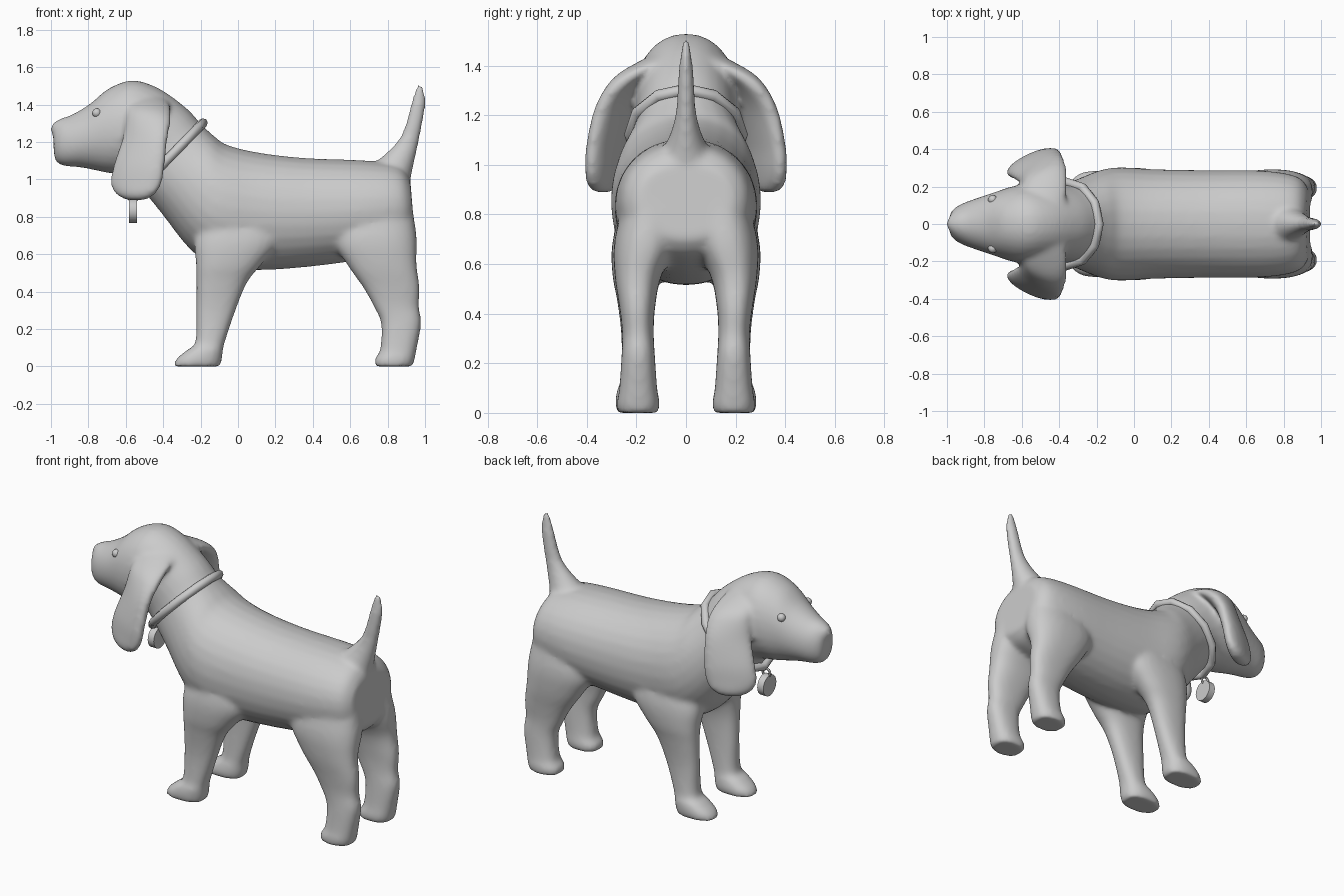
import bpy, bmesh, math
from mathutils import Vector

Y = Vector((0, 1, 0))


def spline(st, steps=4):
    """Catmull-Rom through stations (edge point p, edge point q, half width)."""
    rows = [list(p) + list(q) + [w] for p, q, w in st]
    out = []
    for i in range(len(rows) - 1):
        a, b, c, d = (rows[max(0, min(len(rows) - 1, i + k))] for k in (-1, 0, 1, 2))
        for s in range(steps):
            t = s / steps
            out.append([0.5 * (2 * B + (C - A) * t + (2 * A - 5 * B + 4 * C - D) * t * t
                               + (3 * B - A - 3 * C + D) * t ** 3)
                        for A, B, C, D in zip(a, b, c, d)])
    return out + [rows[-1]]


def loft(bm, stations, axis=Y, power=2.0, n=28):
    """Closed skin over superellipse rings spanning p-q and +-axis*w."""
    rings = []
    for r in spline(stations):
        p, q, w = Vector(r[:3]), Vector(r[3:6]), max(r[6], 0.004)
        ring = []
        for k in range(n):
            a = 2 * math.pi * k / n
            c, s = math.cos(a), math.sin(a)
            c = math.copysign(abs(c) ** (2 / power), c)
            s = math.copysign(abs(s) ** (2 / power), s)
            ring.append(bm.verts.new((p + q) / 2 + (p - q) / 2 * c + axis * w * s))
        rings.append(ring)
    faces = [bm.faces.new(rings[0]), bm.faces.new(rings[-1][::-1])]
    for a, b in zip(rings, rings[1:]):
        for k in range(n):
            j = (k + 1) % n
            faces.append(bm.faces.new((a[k], b[k], b[j], a[j])))
    bmesh.ops.recalc_face_normals(bm, faces=faces)


def finish(bm, name):
    me = bpy.data.meshes.new(name)
    bm.to_mesh(me)
    bm.free()
    for f in me.polygons:
        f.use_smooth = True
    ob = bpy.data.objects.new(name, me)
    bpy.context.collection.objects.link(ob)
    return ob


def xz(rows):
    return [((a, 0, b), (c, 0, d), w) for a, b, c, d, w in rows]


bm = bmesh.new()

# Trunk, neck and head: top x,z / bottom x,z / half width, rump to nose
loft(bm, xz([
    (0.92, 1.01, 0.945, 0.70, 0.19), (0.86, 1.075, 0.88, 0.63, 0.255),
    (0.70, 1.10, 0.68, 0.575, 0.285), (0.35, 1.115, 0.40, 0.535, 0.288),
    (0.10, 1.145, 0.12, 0.515, 0.293), (-0.06, 1.185, -0.10, 0.53, 0.303),
    (-0.125, 1.23, -0.25, 0.62, 0.285), (-0.165, 1.265, -0.41, 0.82, 0.24),
    (-0.20, 1.30, -0.52, 0.955, 0.21), (-0.28, 1.385, -0.57, 1.01, 0.20),
    (-0.42, 1.485, -0.63, 1.025, 0.205), (-0.56, 1.53, -0.70, 1.035, 0.205),
    (-0.69, 1.487, -0.77, 1.05, 0.175), (-0.79, 1.405, -0.85, 1.065, 0.145),
    (-0.89, 1.345, -0.92, 1.07, 0.115), (-0.95, 1.325, -0.97, 1.09, 0.085),
    (-0.988, 1.29, -0.985, 1.14, 0.05)]), power=2.1)

# Tail
loft(bm, xz([
    (0.66, 1.03, 0.91, 0.94, 0.14), (0.78, 1.13, 0.935, 1.06, 0.075),
    (0.86, 1.215, 0.965, 1.19, 0.043), (0.897, 1.30, 0.987, 1.30, 0.036),
    (0.925, 1.41, 1.004, 1.41, 0.027), (0.958, 1.51, 0.992, 1.505, 0.013)]))

# Legs: z / front x / back x / inner y / outer y
front_leg = [(0.0, -0.345, -0.095, 0.11, 0.28), (0.04, -0.33, -0.085, 0.105, 0.285),
             (0.09, -0.27, -0.08, 0.115, 0.28), (0.13, -0.228, -0.07, 0.125, 0.265),
             (0.30, -0.223, -0.012, 0.13, 0.26), (0.45, -0.222, 0.05, 0.125, 0.277),
             (0.55, -0.225, 0.13, 0.10, 0.296), (0.68, -0.23, 0.23, 0.05, 0.298),
             (0.84, -0.16, 0.20, 0.03, 0.26)]
hind_leg = [(0.0, 0.73, 0.935, 0.11, 0.275), (0.04, 0.73, 0.945, 0.105, 0.28),
            (0.09, 0.76, 0.955, 0.115, 0.27), (0.23, 0.765, 0.98, 0.125, 0.26),
            (0.32, 0.725, 0.968, 0.13, 0.257), (0.42, 0.67, 0.972, 0.125, 0.268),
            (0.55, 0.58, 0.955, 0.10, 0.287), (0.70, 0.50, 0.955, 0.03, 0.288),
            (0.92, 0.56, 0.92, 0.02, 0.23)]
for leg in (front_leg, hind_leg):
    for s in (1, -1):
        loft(bm, [((a, s * (i + o) / 2, z), (b, s * (i + o) / 2, z), (o - i) / 2)
                  for z, a, b, i, o in leg], power=2.4)

# Hanging ears growing out of the skull: z / front x,y / back x,y / half thickness
for s in (1, -1):
    loft(bm, [((a, s * b, z), (c, s * d, z), w) for z, a, b, c, d, w in [
        (1.46, -0.53, 0.05, -0.42, 0.05, 0.06), (1.41, -0.565, 0.12, -0.375, 0.15, 0.075),
        (1.365, -0.585, 0.165, -0.362, 0.235, 0.075), (1.31, -0.595, 0.20, -0.362, 0.30, 0.062),
        (1.22, -0.615, 0.225, -0.378, 0.355, 0.052), (1.08, -0.662, 0.255, -0.393, 0.387, 0.05),
        (0.98, -0.68, 0.265, -0.41, 0.392, 0.048), (0.92, -0.65, 0.285, -0.445, 0.385, 0.043),
        (0.888, -0.59, 0.31, -0.50, 0.355, 0.026)]],
        axis=Vector((-0.48, s * 0.877, 0)), power=2.2)

# Nose
for v in bmesh.ops.create_uvsphere(bm, u_segments=16, v_segments=10, radius=1)["verts"]:
    v.co = Vector((-0.953 + 0.05 * v.co.x, 0.055 * v.co.y, 1.268 + 0.05 * v.co.z))

# Fuse everything into one soft skin
body = finish(bm, "dog_body")
rem = body.modifiers.new("Fuse", "REMESH")
rem.mode = "VOXEL"
rem.voxel_size = 0.013
rem.use_smooth_shade = True
sm = body.modifiers.new("Soften", "SMOOTH")
sm.factor = 0.5
sm.iterations = 14

# Eyes
bm = bmesh.new()
bmesh.ops.create_uvsphere(bm, u_segments=14, v_segments=8, radius=0.025)
bmesh.ops.translate(bm, verts=bm.verts, vec=(-0.755, 0.13, 1.355))
m = finish(bm, "eyes").modifiers.new("Mirror", "MIRROR")
m.use_axis = (False, True, False)

# Collar: faceted tube around the neck
cu = bpy.data.curves.new("collar", "CURVE")
cu.dimensions = "3D"
cu.bevel_depth = 0.025
cu.bevel_resolution = 2
sp = cu.splines.new("POLY")
sp.points.add(11)
sp.use_cyclic_u = True
top, low = Vector((-0.187, 0, 1.302)), Vector((-0.54, 0, 0.94))
for k, pt in enumerate(sp.points):
    a = 2 * math.pi * k / 12
    pt.co = (*((top + low) / 2 + (top - low) / 2 * math.cos(a) + Y * 0.225 * math.sin(a)), 1)
collar = bpy.data.objects.new("collar", cu)
bpy.context.collection.objects.link(collar)

# Round tag and its link
bpy.ops.mesh.primitive_cylinder_add(vertices=20, radius=0.065, depth=0.042,
                                    location=(-0.562, 0, 0.833), rotation=(0, math.pi / 2, 0))
bpy.context.object.name = "collar_tag"
bpy.ops.object.shade_smooth_by_angle()
bpy.ops.mesh.primitive_torus_add(major_radius=0.025, minor_radius=0.008, major_segments=14,
                                 minor_segments=6, location=(-0.56, 0, 0.908),
                                 rotation=(math.pi / 2, 0, 0))
bpy.context.object.name = "tag_link"
bpy.ops.object.shade_smooth_by_angle()
